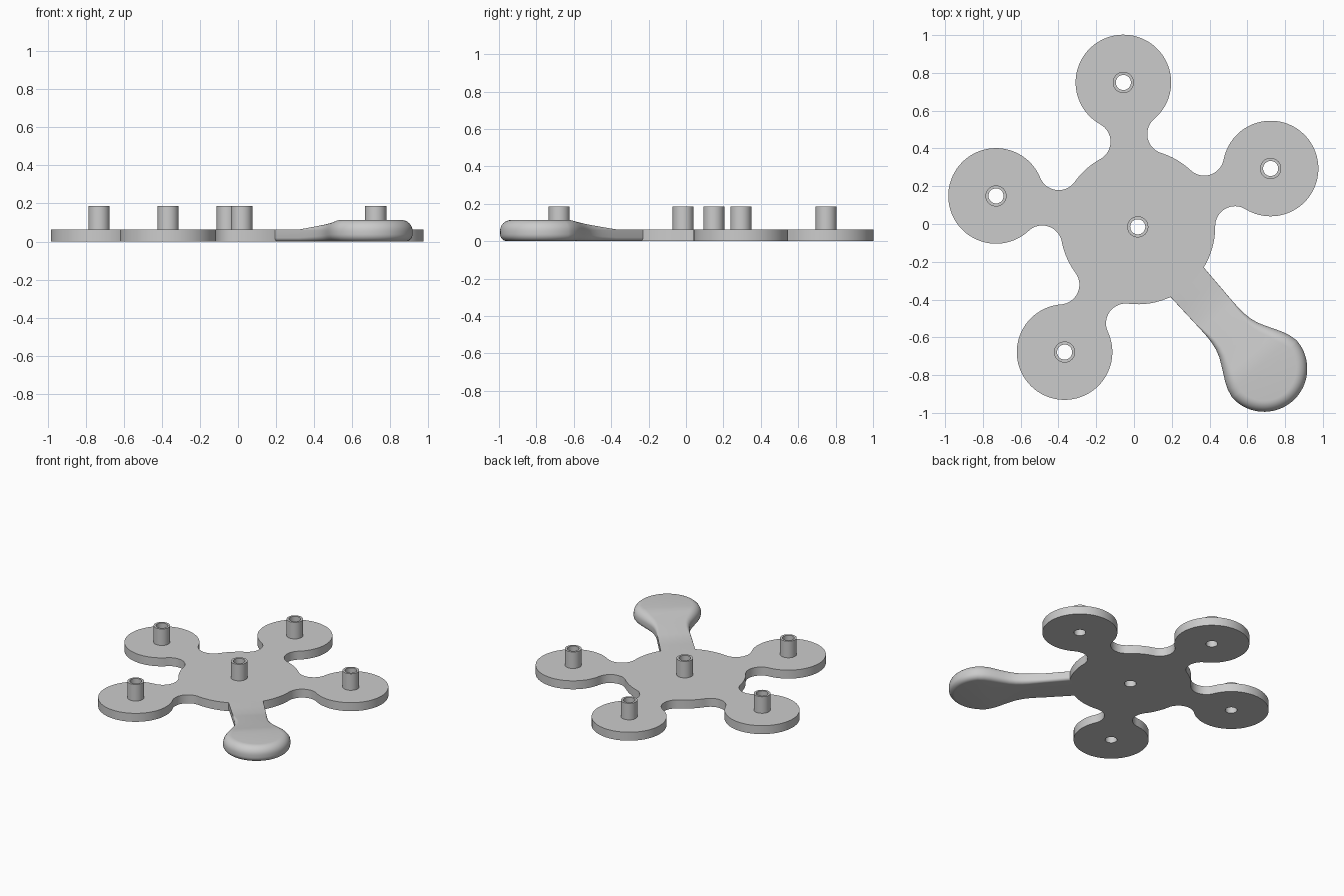
import bpy, bmesh
from math import sin, cos, atan2, sqrt, radians, pi
from mathutils import Vector, Matrix

if "Cube" in bpy.data.objects:
    bpy.data.objects.remove(bpy.data.objects["Cube"])

HUB = Vector((0.02, -0.015, 0))
HUB_R, PAD_R, ARM, FILLET = 0.41, 0.253, 0.768, 0.105
PLATE, POST_TOP, POST_R, HOLE_R = 0.063, 0.186, 0.056, 0.04
STEP = radians(72)
FIRST = radians(23.7)
arm_angles = [FIRST + i * STEP for i in range(4)]
pads = [HUB + Vector((cos(a), sin(a), 0)) * ARM for a in arm_angles]

grey = bpy.data.materials.new("light grey")
grey.use_nodes = True
colour = (0.6, 0.6, 0.6, 1)
grey.diffuse_color = colour
grey.node_tree.nodes["Principled BSDF"].inputs["Base Color"].default_value = colour


def arc(centre, r, start, end, n):
    return [Vector((centre[0] + r * cos(start + (end - start) * i / n),
                    centre[1] + r * sin(start + (end - start) * i / n), 0))
            for i in range(n + 1)]


def finish(obj, angle=30):
    obj.data.materials.clear()
    obj.data.materials.append(grey)
    bpy.ops.object.select_all(action='DESELECT')
    obj.select_set(True)
    bpy.context.view_layer.objects.active = obj
    bpy.ops.object.shade_smooth_by_angle(angle=radians(angle))


def mesh_object(name, bm, angle=30):
    bmesh.ops.remove_doubles(bm, verts=bm.verts, dist=0.0002)
    bmesh.ops.recalc_face_normals(bm, faces=bm.faces)
    mesh = bpy.data.meshes.new(name)
    bm.to_mesh(mesh)
    bm.free()
    obj = bpy.data.objects.new(name, mesh)
    bpy.context.collection.objects.link(obj)
    finish(obj, angle)
    return obj


# Plate outline: hub and pads joined by tangent concave fillets
d1, d2 = HUB_R + FILLET, PAD_R + FILLET
a = (d1 ** 2 + ARM ** 2 - d2 ** 2) / (2 * ARM)
h = sqrt(d1 ** 2 - a ** 2)
tangent = atan2(h, a)
outline = []
for i, angle in enumerate(arm_angles):
    gap = STEP if i < 3 else 2 * STEP
    pad_turn = atan2(h, a - ARM)
    local = arc((a, -h), FILLET, atan2(h, -a), atan2(h, ARM - a), 16)
    local += arc((ARM, 0), PAD_R, -pad_turn, pad_turn, 64)[1:]
    local += arc((a, h), FILLET, atan2(-h, ARM - a), atan2(-h, -a), 16)[1:]
    local += arc((0, 0), HUB_R, tangent, gap - tangent, 12 * (1 + i // 3))[1:-1]
    turn = Matrix.Rotation(angle, 3, 'Z')
    outline += [turn @ p + HUB for p in local]

# Plate with through holes
curve = bpy.data.curves.new("plate", 'CURVE')
curve.dimensions = '2D'
curve.fill_mode = 'BOTH'
curve.extrude = PLATE / 2
for loop in [outline] + [arc(c, HOLE_R, 0, 2 * pi, 32)[:-1] for c in pads + [HUB]]:
    spline = curve.splines.new('POLY')
    spline.points.add(len(loop) - 1)
    for point, p in zip(spline.points, loop):
        point.co = (p.x, p.y, 0, 1)
    spline.use_cyclic_u = True
flat = bpy.data.objects.new("plate_profile", curve)
bpy.context.collection.objects.link(flat)
bpy.context.view_layer.update()
bm = bmesh.new()
bm.from_mesh(flat.to_mesh())
bpy.data.objects.remove(flat)
bmesh.ops.translate(bm, verts=bm.verts, vec=(0, 0, PLATE / 2))
mesh_object("plate", bm)

# Hollow posts on the hub and each pad
for name, c in zip(["pad_post"] * 4 + ["hub_post"], pads + [HUB]):
    bm = bmesh.new()
    rings = []
    for r, z in ((POST_R, PLATE), (POST_R, POST_TOP), (HOLE_R, POST_TOP), (HOLE_R, PLATE)):
        rings.append([bm.verts.new((p.x, p.y, z)) for p in arc(c, r, 0, 2 * pi, 32)[:-1]])
    for lo, hi in zip(rings, rings[1:]):
        for i in range(32):
            j = (i + 1) % 32
            bm.faces.new((lo[i], lo[j], hi[j], hi[i]))
    mesh_object(name, bm)

# Handle half outline: narrow neck flaring into a round grip
TIP_S, TIP_R, RIDGE, CREST, GRIP_TOP = 1.006, 0.228, 0.577, 0.92, 0.113
half = [(0.385, 0.118), (0.48, 0.116), (0.577, 0.114), (0.63, 0.113), (0.68, 0.113),
        (0.72, 0.116), (0.76, 0.123), (0.80, 0.136), (0.84, 0.156), (0.88, 0.178),
        (0.92, 0.200), (0.96, 0.217)]
half = [Vector((s, w)) for s, w in half]
half += [p.xy for p in arc((TIP_S, 0), TIP_R, pi / 2, 0, 20)]


def rise(s):
    return min(max((s - RIDGE) / (CREST - RIDGE), 0), 1)


def section(i):
    """Rounded edge profile, bottom to top, at one outline point."""
    p = half[i]
    if i == len(half) - 1:
        normal = Vector((1, 0))
    else:
        t = half[i + 1] - half[max(i - 1, 0)]
        normal = Vector((-t.y, t.x)).normalized()
    k = rise(p.x)
    top = PLATE + (GRIP_TOP - PLATE) * k
    low, high = 0.02 + 0.018 * k, 0.002 + 0.056 * k
    pts = []
    for j in range(7):
        q = j / 6 * pi / 2
        pts.append((low * (1 - sin(q)), low * (1 - cos(q))))
    for j in range(9):
        q = j / 8 * pi / 2
        pts.append((high * (1 - cos(q)), top - high * (1 - sin(q))))
    return [((p - normal * inset).x, max((p - normal * inset).y, 0), z) for inset, z in pts]


bm = bmesh.new()
columns = []
for i in range(len(half)):
    ring = section(i)
    columns.append([bm.verts.new((s, w, z)) for s, w, z in ring]
                   + [bm.verts.new((s, -w, z)) for s, w, z in reversed(ring)])
count = len(columns[0])
for left, right in zip(columns, columns[1:]):
    for i in range(count):
        j = (i + 1) % count
        bm.faces.new((left[i], left[j], right[j], right[i]))
bm.faces.new(columns[0])
bmesh.ops.dissolve_degenerate(bm, edges=bm.edges, dist=0.0002)
bmesh.ops.transform(bm, verts=bm.verts,
                    matrix=Matrix.Translation(HUB) @ Matrix.Rotation(FIRST - STEP, 4, 'Z'))
mesh_object("handle", bm, 40)
